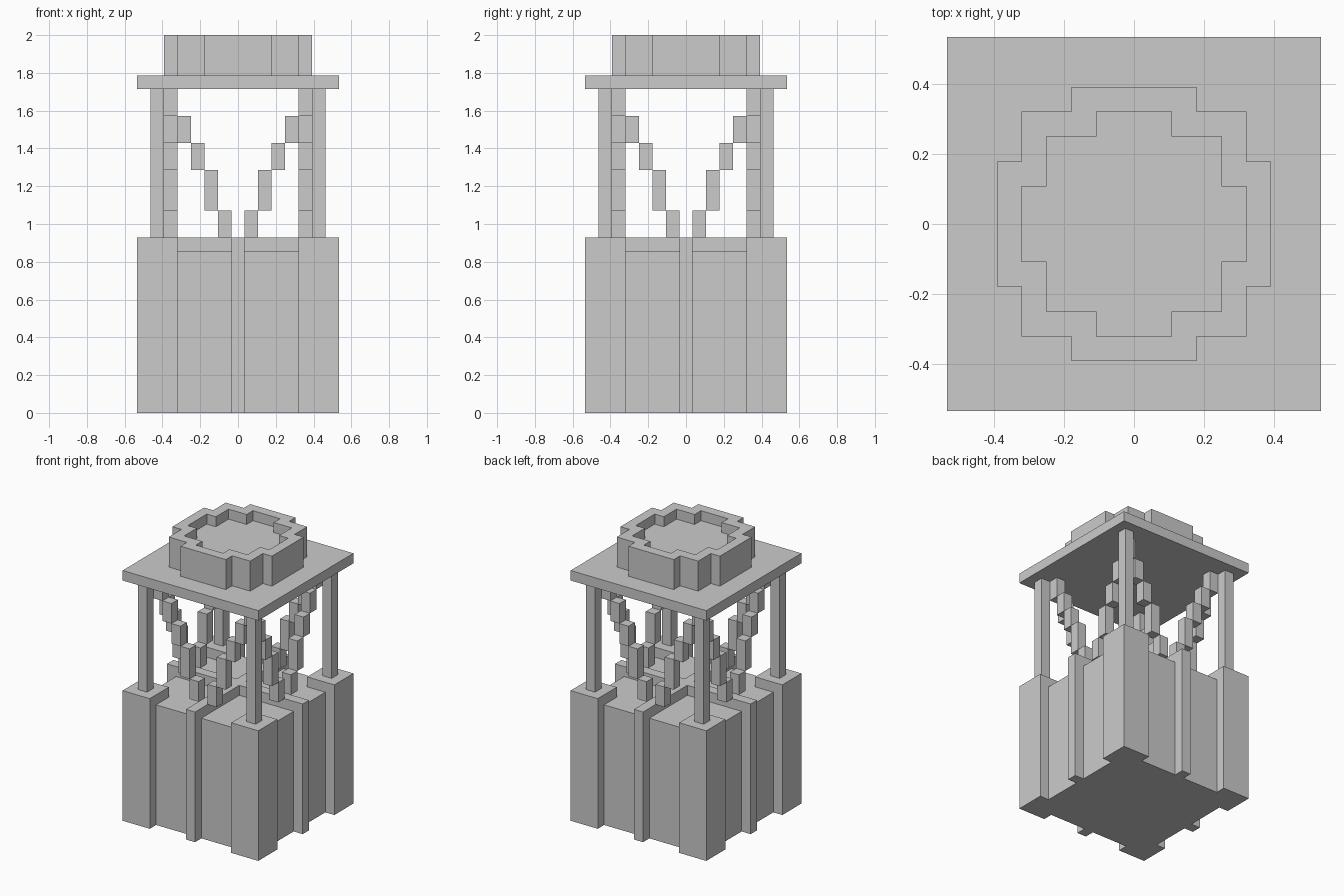
import bpy, bmesh, math

if "Cube" in bpy.data.objects:
    bpy.data.objects.remove(bpy.data.objects["Cube"])

V = 2 / 28  # one block; the model is 15 x 15 x 28 blocks


def finish(bm, name):
    me = bpy.data.meshes.new(name)
    bm.to_mesh(me)
    bm.free()
    ob = bpy.data.objects.new(name, me)
    bpy.context.collection.objects.link(ob)
    return ob


def box(name, x, y, z0, z1):
    """One-block-wide upright piece centred on grid cell (x, y)."""
    bm = bmesh.new()
    bmesh.ops.create_cube(bm, size=1)
    for v in bm.verts:
        v.co.x = (v.co.x + x) * V
        v.co.y = (v.co.y + y) * V
        v.co.z = (z1 if v.co.z > 0 else z0) * V
    return finish(bm, name)


def height_field(name, z0, height):
    """Solid built from a per-cell height; only outer faces are made."""
    bm = bmesh.new()

    def quad(pts):
        bm.faces.new([bm.verts.new([c * V for c in p]) for p in pts])

    for i in range(-7, 8):
        for j in range(-7, 8):
            h = height(i, j)
            if h <= z0:
                continue
            ring = [(i - .5, j - .5), (i + .5, j - .5), (i + .5, j + .5), (i - .5, j + .5)]
            quad([(x, y, h) for x, y in ring])
            quad([(x, y, z0) for x, y in reversed(ring)])
            for k, (dx, dy) in enumerate([(0, -1), (1, 0), (0, 1), (-1, 0)]):
                n = height(i + dx, j + dy)
                if n < h:
                    a, b = ring[k], ring[(k + 1) % 4]
                    quad([(*a, n), (*b, n), (*b, h), (*a, h)])
    bmesh.ops.remove_doubles(bm, verts=bm.verts, dist=1e-4)
    bmesh.ops.dissolve_limit(bm, angle_limit=math.radians(1), verts=bm.verts, edges=bm.edges)
    return finish(bm, name)


# Base: raised corners and centre ribs, recessed lower panels
def base_height(i, j):
    lo, hi = sorted((abs(i), abs(j)))
    if hi > 7:
        return 0
    if lo >= 5 or lo == 0:
        return 13
    return 12 if hi < 7 else 0


# Roof: flat slab with a stepped round rim and sunken middle
def roof_height(i, j):
    a, b = abs(i), abs(j)
    if max(a, b) > 7:
        return 24
    if any(a <= p and b <= q for p, q in ((1, 4), (3, 3), (4, 1))):
        return 27
    if any(a <= p and b <= q for p, q in ((2, 5), (4, 4), (5, 2))):
        return 28
    return 25


height_field("base", 0, base_height)
height_field("roof", 24, roof_height)

# Corner posts
for sx in (-1, 1):
    for sy in (-1, 1):
        box("corner_post", 6 * sx, 6 * sy, 13, 24)

# Stepped V-shaped braces on all four sides
levels = [13, 15, 18, 20, 22, 24]
for k in range(1, 6):
    z0, z1 = levels[k - 1], levels[k]
    for s in (-1, 1):
        for t in (-1, 1):
            box("brace_step", k * s, 5 * t, z0, z1)
            if k < 5:
                box("brace_step", 5 * t, k * s, z0, z1)
